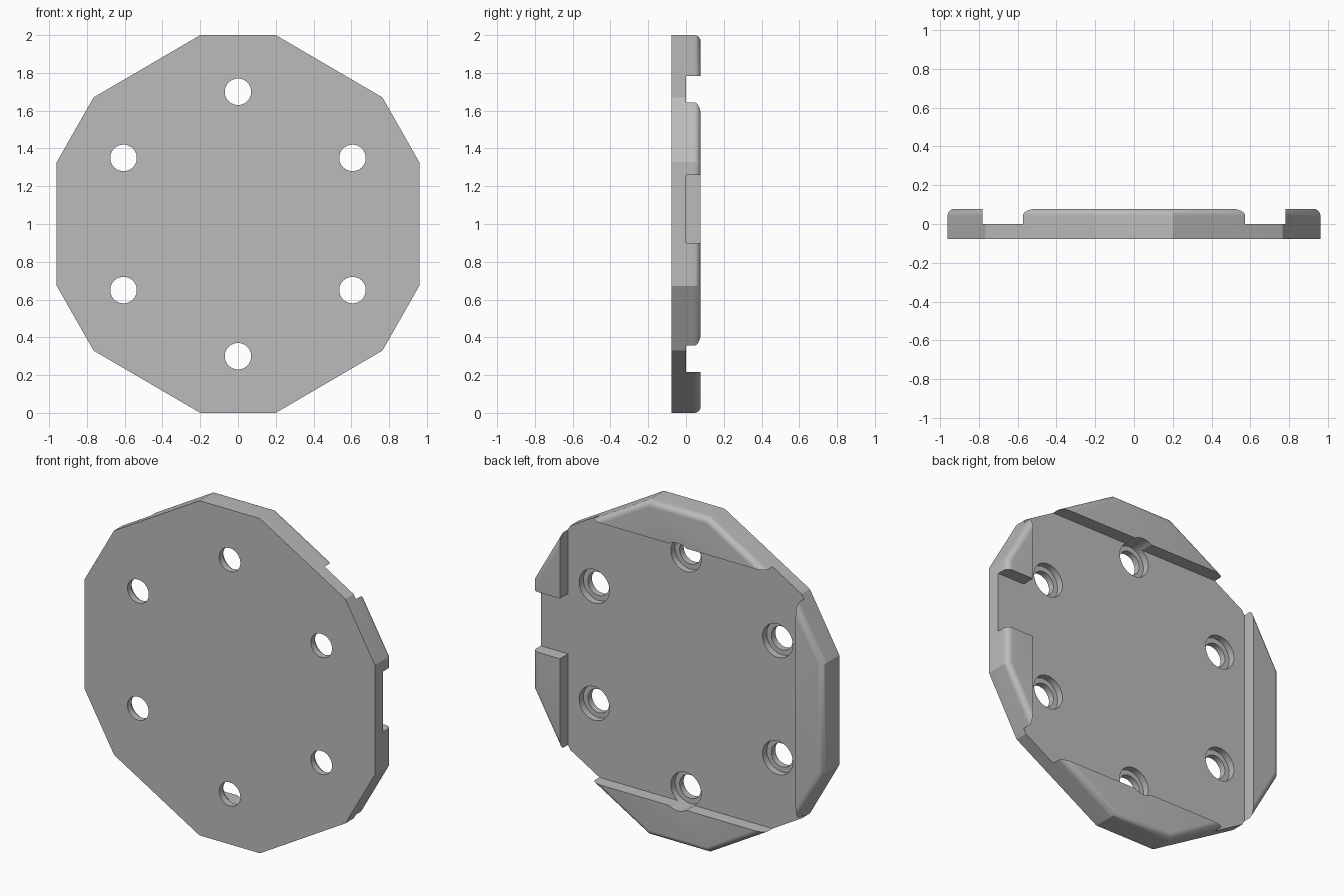
import bpy, bmesh, math
from mathutils import Matrix, Vector

if "Cube" in bpy.data.objects:
    bpy.data.objects.remove(bpy.data.objects["Cube"])

HALF = 0.078      # half of the full thickness
FILLET = 0.035

# Single grey material
grey = bpy.data.materials.new("plain grey")
grey.use_nodes = True
colour = (0.5, 0.5, 0.5, 1)
grey.diffuse_color = colour
grey.node_tree.nodes["Principled BSDF"].inputs["Base Color"].default_value = colour


def make_object(name, bm):
    bmesh.ops.recalc_face_normals(bm, faces=bm.faces)
    mesh = bpy.data.meshes.new(name)
    bm.to_mesh(mesh)
    bm.free()
    obj = bpy.data.objects.new(name, mesh)
    obj.data.materials.append(grey)
    bpy.context.collection.objects.link(obj)
    return obj


def box(name, low, high):
    low, high = Vector(low), Vector(high)
    bm = bmesh.new()
    bmesh.ops.create_cube(bm, size=1)
    bmesh.ops.scale(bm, vec=high - low, verts=bm.verts)
    bmesh.ops.translate(bm, vec=(low + high) / 2, verts=bm.verts)
    return make_object(name, bm)


def bores(name, radius, front, back):
    # Six cylinders along y, evenly spaced around the plate centre
    bm = bmesh.new()
    for i in range(6):
        angle = math.radians(30 + 60 * i)
        spot = Matrix.Translation((0.7 * math.cos(angle), (front + back) / 2,
                                   1 + 0.7 * math.sin(angle)))
        bmesh.ops.create_cone(bm, cap_ends=True, segments=48, radius1=radius,
                              radius2=radius, depth=back - front,
                              matrix=spot @ Matrix.Rotation(math.pi / 2, 4, "X"))
    return make_object(name, bm)


# Twelve-sided plate with a rounded rim at the back
quarter = [(0.96, 0.327), (0.765, 0.67), (0.2, 1.0)]
upper = quarter + [(-x, z) for x, z in reversed(quarter)]
outline = upper + [(-x, -z) for x, z in upper]
bm = bmesh.new()
front_face = bm.faces.new([bm.verts.new((x, -HALF, 1 + z)) for x, z in outline])
extruded = bmesh.ops.extrude_face_region(bm, geom=[front_face], use_keep_orig=True)
bmesh.ops.translate(bm, vec=(0, 2 * HALF, 0),
                    verts=[g for g in extruded["geom"] if isinstance(g, bmesh.types.BMVert)])
bmesh.ops.recalc_face_normals(bm, faces=bm.faces)
rim = [e for e in bm.edges if all(v.co.y > 0 for v in e.verts)]
bmesh.ops.bevel(bm, geom=rim, offset=FILLET, segments=8, profile=0.5, affect="EDGES")
plate = make_object("mounting_plate", bm)

# Central recess leaving four raised pads, side slot, and stepped bolt holes
cutters = [
    box("recess_cutter", (-0.78, 0, 0.2175), (0.78, 0.3, 1.7825)),
    box("slot_cutter", (0.7, 0, 0.9), (1.2, 0.3, 1.26)),
    bores("counterbore_cutter", 0.1, -0.04, 0.3),
    bores("hole_cutter", 0.07, -0.3, 0.3),
]
bpy.context.view_layer.objects.active = plate
for cutter in cutters:
    cut = plate.modifiers.new(cutter.name, "BOOLEAN")
    cut.operation = "DIFFERENCE"
    cut.solver = "EXACT"
    cut.object = cutter
    bpy.ops.object.modifier_apply(modifier=cut.name)
    bpy.data.objects.remove(cutter)

# Smooth the fillets and bores while keeping corners crisp
bpy.ops.object.select_all(action="DESELECT")
plate.select_set(True)
bpy.ops.object.shade_smooth_by_angle(angle=math.radians(25))
